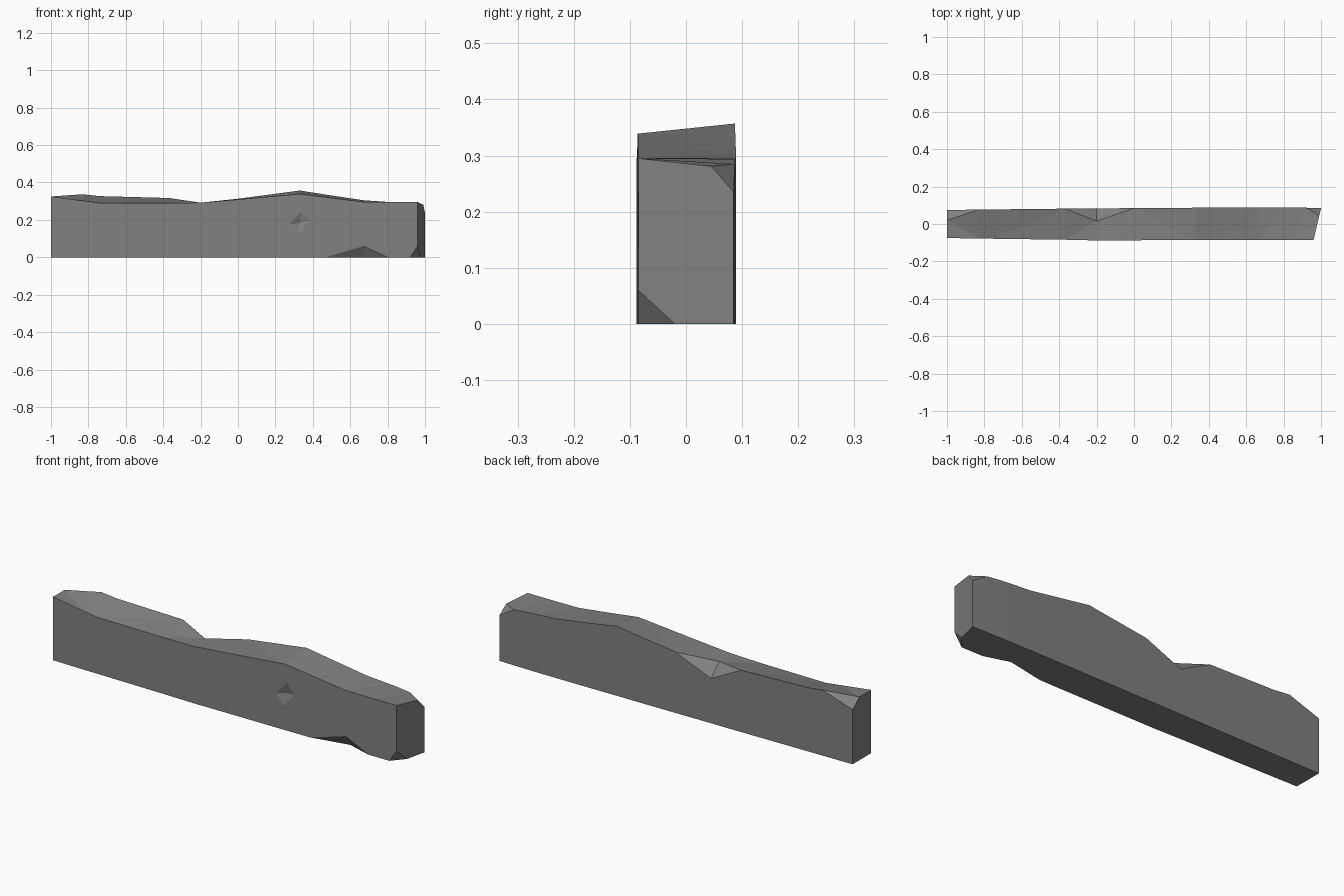
import bpy, bmesh
from mathutils import Vector

if "Cube" in bpy.data.objects:
    bpy.data.objects.remove(bpy.data.objects["Cube"])

stone = bpy.data.materials.new("grey stone")
stone.diffuse_color = (0.22, 0.22, 0.22, 1)
stone.use_nodes = True
stone.node_tree.nodes["Principled BSDF"].inputs["Base Color"].default_value = stone.diffuse_color

# Stations along the slab: x, front y, back y, front top z, back top z,
# (inner top y, chipped back z) or None, (inner bottom y, chipped front z) or None
stations = [
    (-1.00, -.075, .075, .325, .325, (.02, .28), None),
    (-0.83, -.078, .077, .302, .337, None, None),
    (-0.74, -.079, .078, .290, .327, None, None),
    (-0.37, -.084, .082, .290, .317, None, None),
    (-0.20, -.088, .083, .292, .292, (.015, .23), None),
    (0.00, -.087, .085, .309, .313, None, None),
    (0.33, -.086, .087, .339, .357, None, None),
    (0.47, -.085, .088, .321, .335, None, None),
    (0.67, -.085, .089, .296, .305, None, (-.045, .06)),
    (0.80, -.085, .089, .295, .296, None, None),
    (0.84, -.085, .088, .295, .294, None, None),
    (0.92, -.085, .087, .295, .285, None, None),
    (1.00, -.085, .085, .295, .281, (.045, .235), (-.02, .06)),
]

# Stone slab: lofted rings, chips open where the ring corners split
bm = bmesh.new()
rings = []
for x, yf, yb, zf, zb, top, low in stations:
    ti, bz = top or (yb, zb)
    li, fz = low or (yf, 0)
    ring = [(yb, 0), (li, 0), (yf, fz), (yf, zf), (ti, zb), (yb, bz)]
    last = x == 1.0
    rings.append([bm.verts.new((x - (.04 * (yb - y) / .17 if last else 0), y, z))
                  for y, z in ring])
for a, b in zip(rings, rings[1:]):
    for i in range(6):
        j = (i + 1) % 6
        bm.faces.new((a[i], a[j], b[j], b[i]))
bm.faces.new(rings[0])
bm.faces.new(rings[-1])
bmesh.ops.remove_doubles(bm, verts=bm.verts, dist=1e-5)
bmesh.ops.triangulate(bm, faces=bm.faces)
bmesh.ops.recalc_face_normals(bm, faces=bm.faces)
mesh = bpy.data.meshes.new("stone_slab")
bm.to_mesh(mesh)
bm.free()
mesh.materials.append(stone)
slab = bpy.data.objects.new("stone_slab", mesh)
bpy.context.collection.objects.link(slab)

# Shallow faceted dent in the front face
bm = bmesh.new()
c = Vector((.33, -.0865, .185))
rim = [bm.verts.new(c + Vector(d)) for d in
       ((.055, 0, .01), (.01, 0, .065), (-.055, 0, -.01), (-.01, 0, -.065))]
for depth in (-.015, .015):
    tip = bm.verts.new(c + Vector((0, depth, 0)))
    for i in range(4):
        bm.faces.new((rim[i], rim[(i + 1) % 4], tip))
bmesh.ops.recalc_face_normals(bm, faces=bm.faces)
cut_mesh = bpy.data.meshes.new("dent_cutter")
bm.to_mesh(cut_mesh)
bm.free()
cut_mesh.materials.append(stone)
cutter = bpy.data.objects.new("dent_cutter", cut_mesh)
bpy.context.collection.objects.link(cutter)
mod = slab.modifiers.new("dent", 'BOOLEAN')
mod.operation = 'DIFFERENCE'
mod.object = cutter
mod.solver = 'EXACT'
bpy.context.view_layer.objects.active = slab
bpy.ops.object.modifier_apply(modifier="dent")
bpy.data.objects.remove(cutter)
